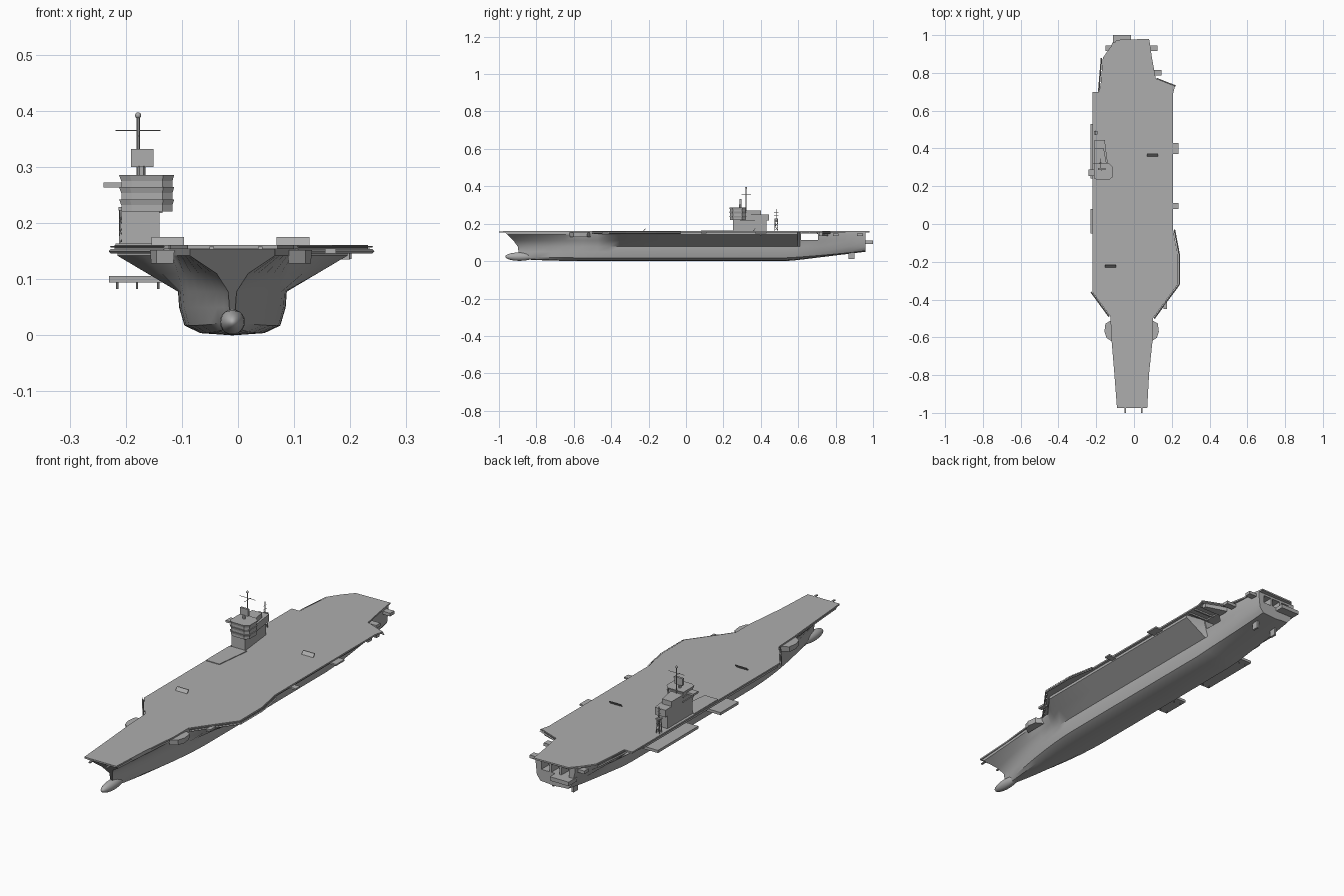
import bpy, math
from mathutils import Vector

default_cube = bpy.data.objects.get("Cube")
if default_cube:
    bpy.data.objects.remove(default_cube, do_unlink=True)

SHADE = .42
grey = bpy.data.materials.new("ship_grey")
grey.use_nodes = True
grey.diffuse_color = (SHADE, SHADE, SHADE, 1)
grey.node_tree.nodes["Principled BSDF"].inputs["Base Color"].default_value = grey.diffuse_color

DECK = .16      # flight deck height
EDGE = .21      # half width of the main deck
MID = -.01      # hull centreline


def loft(name, rings):
    """Closed solid through a list of equal-length rings."""
    count = len(rings[0])
    last = (len(rings) - 1) * count
    faces = [tuple(reversed(range(count))), tuple(range(last, last + count))]
    for start in range(0, last, count):
        for i in range(count):
            j = (i + 1) % count
            faces.append((start + i, start + j, start + count + j, start + count + i))
    mesh = bpy.data.meshes.new(name)
    mesh.from_pydata([point for ring in rings for point in ring], [], faces)
    mesh.materials.append(grey)
    obj = bpy.data.objects.new(name, mesh)
    bpy.context.collection.objects.link(obj)
    return obj


def prism(name, outline, bottom, height, grow=1):
    centre = sum((Vector(p) for p in outline), Vector((0, 0))) / len(outline)
    upper = [centre + (Vector(p) - centre) * grow for p in outline]
    return loft(name, [[(x, y, bottom) for x, y in outline],
                       [(x, y, bottom + height) for x, y in upper]])


def box(name, centre, size):
    x, y, z = centre
    wide, long, high = (s / 2 for s in size)
    outline = [(x - wide, y - long), (x + wide, y - long), (x + wide, y + long), (x - wide, y + long)]
    return prism(name, outline, z - high, 2 * high)


def rod(name, start, end, radius, sides=6):
    start, end = Vector(start), Vector(end)
    turn = (end - start).to_track_quat('Z', 'Y')
    angles = [math.tau * k / sides for k in range(sides)]
    circle = [turn @ Vector((math.cos(a), math.sin(a), 0)) * radius for a in angles]
    return loft(name, [[start + c for c in circle], [end + c for c in circle]])


def activate(obj):
    bpy.ops.object.select_all(action='DESELECT')
    obj.select_set(True)
    bpy.context.view_layer.objects.active = obj


def smooth(obj):
    activate(obj)
    bpy.ops.object.shade_smooth_by_angle(angle=math.radians(30))


def cut(obj, centre, size):
    cutter = box("cutter", centre, size)
    cutter.hide_render = True
    opening = obj.modifiers.new("opening", 'BOOLEAN')
    opening.operation = 'DIFFERENCE'
    opening.solver = 'EXACT'
    opening.object = cutter
    activate(obj)
    bpy.ops.object.modifier_apply(modifier=opening.name)
    bpy.data.objects.remove(cutter, do_unlink=True)


def ball(name, centre, radius, stretch=1):
    bpy.ops.mesh.primitive_uv_sphere_add(segments=16, ring_count=10, radius=radius, location=centre)
    obj = bpy.context.object
    obj.name = name
    obj.scale.y = stretch
    obj.data.materials.append(grey)
    smooth(obj)


def ramp(value, low, high):
    return min(1, max(0, (value - low) / (high - low)))


# Hull: each cross-section follows from its distance along the ship
def hull_section(y):
    entry = ramp(y, -.9, -.3)
    water = .003 + .092 * math.sin(entry * math.pi / 2) - .02 * ramp(y, .6, 1)
    knuckle = water + .002 + .01 * ramp(y, .6, 1)
    keel = .012 * (1 - entry) ** 4 + .05 * ramp(y, .55, .96)
    bow_deck = .075 + .04 * ramp(y, -.9, -.45)
    flare = .09 * ramp(y, -.47, -.35)
    starboard = bow_deck + flare - .1 * ramp(y, .6, .95)
    port = bow_deck + flare - .09 * ramp(y, .595, .61) - .02 * ramp(y, .65, .96)
    low = max(.05, keel + .015)

    def half(top):
        middle = knuckle + (top - knuckle) * (.3 + .2 * ramp(y, -.5, -.4))
        return [(water * .6, keel + .004), (water * .9, keel + (low - keel) * .35), (water, low),
                (knuckle, .078), (middle, .11), (top, .142), (top, DECK - .004)]

    profile = [(0, keel)] + half(port) + [(-x, z) for x, z in reversed(half(starboard))]
    rake = .085 * (1 - entry) ** 3
    return [(MID + x, y - rake * (max(0, z - .05) / .106) ** 1.6, z) for x, z in profile]


along = [-.89, -.85, -.8, -.72, -.64, -.55, -.47, -.41, -.35, -.1, .2, .53, .595, .61, .72, .87, .96]
hull = loft("hull", [hull_section(y) for y in along])
cut(hull, (0, .66, .13), (.6, .09, .036))
for x in (-.065, -.015, .035):
    cut(hull, (x, .96, .126), (.04, .1, .036))
smooth(hull)
ball("bow_bulb", (MID, -.89, .024), .0225, 3.4)

# Flight deck
port_edge = [(.07, -.975), (.08, -.79), (.1, -.6), (.1, -.5), (.165, -.41), (.232, -.32), (.232, -.16),
             (.207, -.03), (.207, .69), (.217, .73), (.115, .77), (.095, .88), (.08, .98)]
starboard_edge = [(-.09, .975), (-.13, .93), (-.165, .88), (-.18, .7), (-.22, .7), (-.22, -.36),
                  (-.125, -.49), (-.12, -.6), (-.105, -.78), (-.09, -.975)]
prism("flight_deck", port_edge + starboard_edge, DECK - .006, .007)
for x in (-.047, .04):
    box("bow_horn", (x, -.985, DECK - .004), (.008, .03, .005))

# Catwalks just outside the angled deck edges
for edge, first, last, offset in ((port_edge, 3, 7, .007), (port_edge, 9, 10, .004),
                                  (starboard_edge, 2, 3, -.007), (starboard_edge, 5, 6, -.007)):
    for (xa, ya), (xb, yb) in zip(edge[first:last], edge[first + 1:last + 1]):
        for name, drop, radius in (("catwalk_rail", .002, .0015), ("catwalk", .01, .004)):
            rod(name, (xa + offset, ya, DECK - drop), (xb + offset, yb, DECK - drop), radius, 4)

# Sponsons and edge platforms
for x, y, length in ((EDGE, .4, .06), (EDGE, .095, .03)):
    box("edge_sponson", (x, y, DECK - .009), (.05, length, .007))
for x, y in ((.12, .8), (.1, .93), (-.125, .93)):
    box("stern_sponson", (x, y, DECK - .018), (.05, .03, .014))
box("forward_sponson", (.165, -.43, DECK - .01), (.02, .04, .009))
rod("edge_antenna", (.2, .4, DECK - .024), (.2, .4, DECK - .005), .002)
for side, x in ((-1, -.115), (1, .09)):
    outline = [(x + side * out, y) for out, y in
               ((0, -.62), (.03, -.6), (.04, -.57), (.035, -.53), (0, -.51))]
    prism("bow_sponson", outline[::side], .128, .024, 1.08)

# Low starboard platforms with supports
for y, length in ((.015, .13), (.385, .29)):
    box("side_platform", (-.175, y, .1), (.11, length, .012))
    for x in (-.215, -.18, -.142):
        for end in (-1, 1):
            spot = y + end * (length / 2 - .02)
            rod("platform_support", (x, spot, .083), (x, spot, .096), .002)

# Stern platform, rudders and the deck corner overhang
box("stern_platform", (-.0625, .97, .1), (.095, .06, .018))
for x in (-.06, .04):
    box("rudder", (x, .885, .036), (.01, .03, .048))
for y in (.62, .66, .7):
    box("overhang_rib", (.145, y, DECK - .009), (.11, .008, .008))
prism("overhang_bulkhead", [(.09, .71), (.2, .71), (.2, .73), (.1, .76)], DECK - .025, .02)

# Tilted blast shields on the deck
for x, y in ((-.125, -.222), (.098, .365)):
    rings = []
    for rise, lean in ((0, -.008), (.015, .004)):
        front, back = y + lean, y + lean + .004
        rings.append([(x + across, depth, DECK + rise) for across, depth in
                      ((-.029, front), (.029, front), (.029, back), (-.029, back))])
    loft("blast_shield", rings)

# Island tower
def tapered(name, left, right, front, back, bottom, height):
    outline = [(left, front), (right, front), (right - .02, back), (left, back)]
    prism(name, outline, bottom, height)


INNER = -.208   # starboard wall of the island
tapered("island_pad", -.218, -.13, .25, .08, DECK, .004)
tapered("island_base", INNER, -.14, .25, .43, DECK, .062)
tapered("island_aft", INNER, -.135, .29, .445, .218, .032)
tapered("island_upper", INNER, -.14, .29, .4, .25, .022)
bridge = [(INNER, .245), (-.19, .235), (-.135, .235), (-.117, .25), (-.117, .3), (-.135, .318), (INNER, .318)]
for level in range(3):
    floor = .221 + level * .0215
    prism("bridge_level", bridge, floor, .012)
    prism("bridge_windows", bridge, floor + .011, .0105, 1.08)
box("bridge_wing", (-.22, .272, .268), (.04, .035, .009))

# Radar and main mast
rod("radar_post", (-.172, .29, .28), (-.172, .29, .302), .007)
box("radar_panel", (-.171, .292, .316), (.04, .01, .032))
mast = Vector((-.178, .322, 0))
up, across, along_ship = Vector((0, 0, 1)), Vector((.04, 0, 0)), Vector((0, .025, 0))
rod("main_mast", mast + up * .27, mast + up * .39, .003)
ball("mast_ball", mast + up * .392, .0055)
rod("mast_yard", mast + up * .365 - across, mast + up * .365 + across, .001)
rod("mast_spar", mast + up * .355 - along_ship, mast + up * .355 + along_ship, .001)

# Lattice mast aft of the island
lattice = Vector((-.203, .483, 0))
corners = [Vector(c) * .008 for c in ((-1, -1, 0), (1, -1, 0), (1, 1, 0), (-1, 1, 0))]
for here, following in zip(corners, corners[1:] + corners[:1]):
    rod("lattice_leg", lattice + here + up * DECK, lattice + here * .7 + up * .225, .0018, 4)
    for step in range(3):
        height = DECK + .005 + step * .02
        rod("lattice_brace", lattice + here + up * height,
            lattice + following + up * (height + .02), .0012, 4)
box("lattice_top", lattice + up * .226, (.02, .02, .006))
rod("lattice_pole", lattice + up * .225, lattice + up * .28, .002)
for height in (.245, .262):
    rod("lattice_yard", lattice + up * height - along_ship / 2, lattice + up * height + along_ship / 2, .001, 4)
